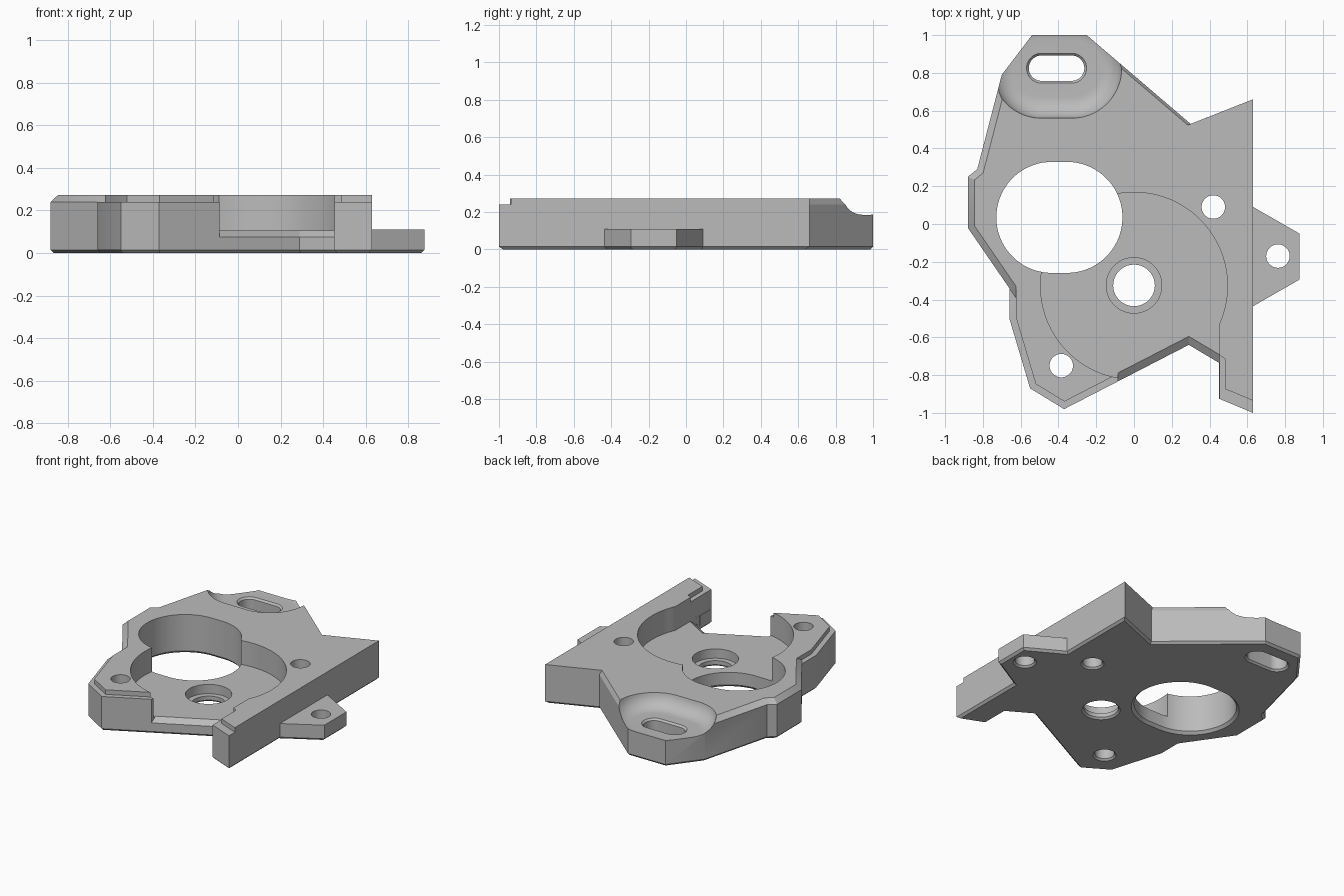
import bpy, bmesh, math
from mathutils import Vector, Matrix

if "Cube" in bpy.data.objects:
    bpy.data.objects.remove(bpy.data.objects["Cube"])

grey = bpy.data.materials.new("machined grey")
grey.use_nodes = True
grey.diffuse_color = (0.5, 0.5, 0.5, 1)
grey.node_tree.nodes["Principled BSDF"].inputs["Base Color"].default_value = (0.5, 0.5, 0.5, 1)


def loft(name, rings):
    """Closed solid through rings of equal point count."""
    bm = bmesh.new()
    loops = [[bm.verts.new(p) for p in ring] for ring in rings]
    n = len(loops[0])
    for low, high in zip(loops, loops[1:]):
        for i in range(n):
            j = (i + 1) % n
            bm.faces.new((low[i], low[j], high[j], high[i]))
    bm.faces.new(loops[0][::-1])
    bm.faces.new(loops[-1])
    bmesh.ops.remove_doubles(bm, verts=bm.verts, dist=0.0001)
    bmesh.ops.recalc_face_normals(bm, faces=bm.faces)
    mesh = bpy.data.meshes.new(name)
    bm.to_mesh(mesh)
    bm.free()
    mesh.materials.append(grey)
    obj = bpy.data.objects.new(name, mesh)
    bpy.context.collection.objects.link(obj)
    return obj


def inset(points, widths):
    """Mitred inward offset of a counter-clockwise outline, one width per edge."""
    result = []
    for i, p in enumerate(points):
        v = Vector(p)
        a = (v - Vector(points[i - 1])).normalized()
        b = (Vector(points[(i + 1) % len(points)]) - v).normalized()
        na, nb = Vector((-a.y, a.x)), Vector((-b.y, b.x))
        m = Matrix(((na.x, na.y), (nb.x, nb.y)))
        result.append(v + m.inverted() @ Vector((widths[i - 1], widths[i])))
    return result


def at(points, z):
    return [(p[0], p[1], z) for p in points]


def stadium(x, y, half, profile, n=64):
    """Round (half = 0) or slotted cutter from (radius, z) pairs."""
    angles = [2 * math.pi * (i + 0.5) / n for i in range(n)]
    return loft("cutter", [
        [(x + math.copysign(half, math.cos(a)) + r * math.cos(a), y + r * math.sin(a), z) for a in angles]
        for r, z in profile])


def hole(x, y, r, half=0, flare=0.012):
    return stadium(x, y, half, [(r + flare, -0.1), (r + flare, 0), (r, flare), (r, 0.5)])


def cut(obj, cutter):
    mod = obj.modifiers.new("cut", "BOOLEAN")
    mod.operation = "DIFFERENCE"
    mod.solver = "EXACT"
    mod.object = cutter
    bpy.context.view_layer.update()
    bpy.context.view_layer.objects.active = obj
    bpy.ops.object.modifier_apply(modifier=mod.name)
    bpy.data.objects.remove(cutter)


# Main plate: bottom chamfer, straight wall, then ledges and chamfers at the top
outline = [(0.63, -1), (0.63, 0.66), (0.3, 0.53), (-0.25, 1), (-0.54, 1), (-0.7, 0.79),
           (-0.83, 0.29), (-0.88, 0.25), (-0.88, -0.02), (-0.66, -0.34), (-0.66, -0.5),
           (-0.55, -0.87), (-0.37, -0.98), (0.29, -0.64), (0.45, -0.735), (0.45, -0.925)]
ledge = [0] * 9 + [0.035] * 6 + [0.06]
chamfer = [0, 0, 0.015, 0, 0.02] + [0.035] * 4 + ledge[9:]
plate = loft("plate", [
    at(inset(outline, [0.015] * len(outline)), 0), at(outline, 0.015), at(outline, 0.24),
    at(inset(outline, ledge), 0.24), at(inset(outline, chamfer), 0.272)])

# Round pocket that opens to the front
arc = [math.radians(-24 + 284 * i / 60) for i in range(61)]
pocket = [(0.495 * math.cos(a), -0.327 + 0.495 * math.sin(a)) for a in arc]
pocket += [(-0.086, -1.2), (0.452, -1.2)]
cut(plate, loft("cutter", [at(pocket, 0.105), at(pocket, 0.5)]))

# Sloped front lip of the pocket floor
lip = [(-0.086, -0.834), (0.29, -0.64), (0.452, -0.736)]
cut(plate, loft("cutter", [
    [(x, y + 0.06, 0.115), (x, y - 0.06, 0.035), (x, y - 0.06, 0.115)] for x, y in lip]))

# Dished recess around the slot, with a concave wall
turns = [math.radians(8 * i) for i in range(11)]
dish = [(0.155 + 0.112 * math.sin(t), 0.18 + 0.112 * (1 - math.cos(t))) for t in turns]
cut(plate, stadium(-0.41, 0.825, 0.08, dish + [(0.265, 0.5)]))
cut(plate, stadium(-0.41, 0.825, 0.08, [(0.067, 0.168), (0.085, 0.186), (0.085, 0.3)]))
cut(plate, hole(-0.41, 0.825, 0.067, 0.08))

# Large opening, stepped bore and screw holes
cut(plate, hole(-0.395, 0.035, 0.294, 0.04, 0.018))
cut(plate, hole(0, -0.325, 0.11))
cut(plate, stadium(0, -0.325, 0, [(0.147, 0.04), (0.147, 0.3)]))
for x, y in [(-0.385, -0.75), (0.42, 0.09)]:
    cut(plate, hole(x, y, 0.062))

# Low side tab with its screw hole
tab_outline = [(0.61, -0.447), (0.875, -0.295), (0.875, -0.05), (0.61, 0.102)]
tab = loft("side_tab", [
    at(inset(tab_outline, [0.015, 0.015, 0.015, 0]), 0), at(tab_outline, 0.015), at(tab_outline, 0.11)])
cut(tab, hole(0.762, -0.17, 0.062))

# Smooth the round walls, keep the edges crisp
bpy.ops.object.select_all(action="DESELECT")
for obj in (plate, tab):
    obj.select_set(True)
bpy.context.view_layer.objects.active = plate
bpy.ops.object.shade_smooth_by_angle(angle=math.radians(25))
